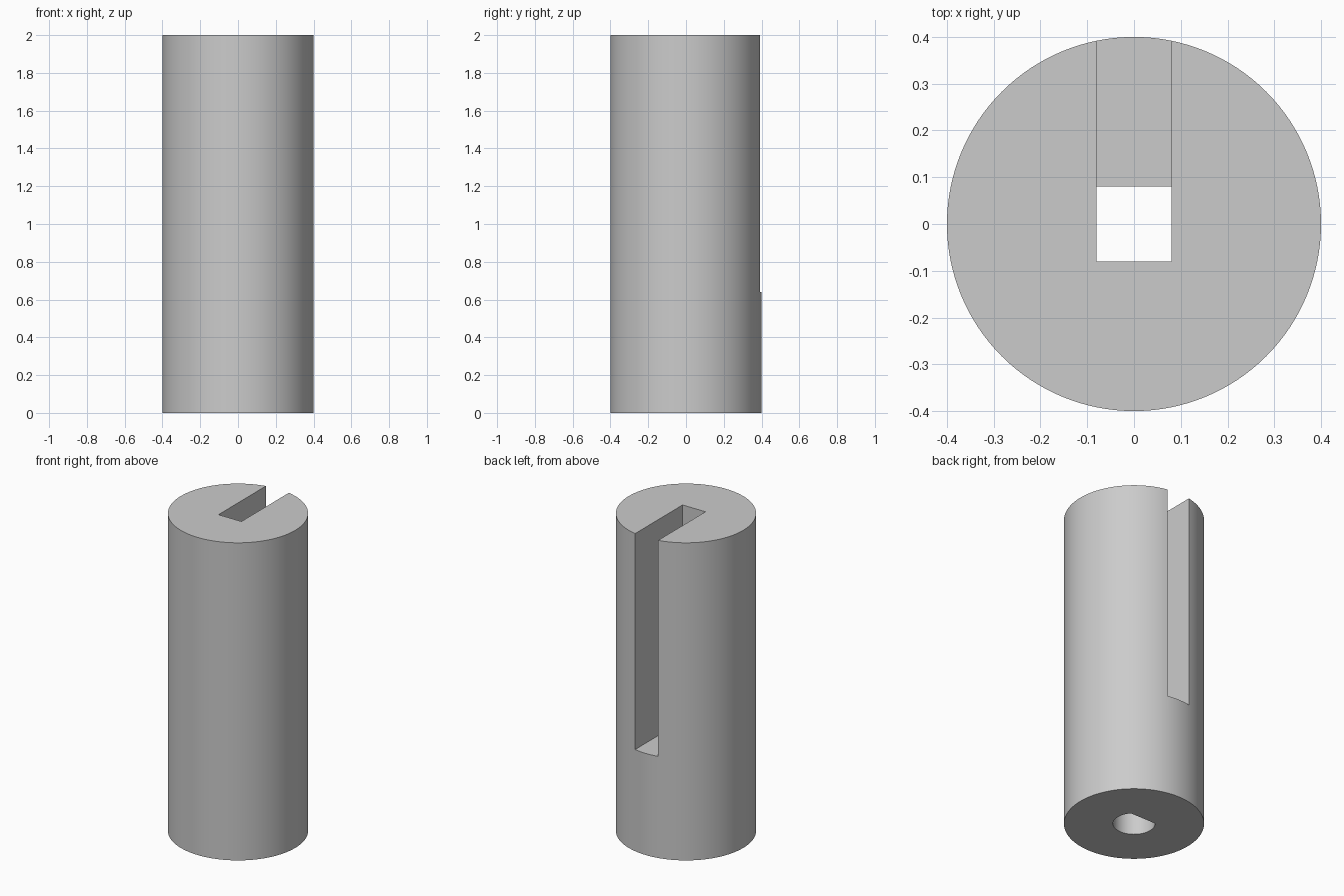
import bpy
import bmesh
from math import asin, cos, sin, pi, radians

HEIGHT, RADIUS = 2.0, 0.4
SLOT_HALF, SLOT_FLOOR = 0.08, 0.64
BORE_RADIUS, BORE_FLAT = 0.12, 0.08

cube = bpy.data.objects.get("Cube")
if cube:
    bpy.data.objects.remove(cube, do_unlink=True)

grey = bpy.data.materials.new("light grey")
grey.use_nodes = True
colour = (0.6, 0.6, 0.6, 1)
grey.diffuse_color = colour
grey.node_tree.nodes["Principled BSDF"].inputs["Base Color"].default_value = colour


def arc(radius, start, end, count):
    """Points from start up to, but not including, end."""
    angles = [start + (end - start) * i / count for i in range(count)]
    return [(radius * cos(a), radius * sin(a)) for a in angles]


def prism(name, outline, bottom, top):
    """Extrude a flat outline from bottom to top."""
    bm = bmesh.new()
    face = bm.faces.new([bm.verts.new((x, y, bottom)) for x, y in outline])
    result = bmesh.ops.extrude_face_region(bm, geom=[face])
    lifted = [v for v in result["geom"] if isinstance(v, bmesh.types.BMVert)]
    bmesh.ops.translate(bm, verts=lifted, vec=(0, 0, top - bottom))
    bmesh.ops.recalc_face_normals(bm, faces=bm.faces)
    mesh = bpy.data.meshes.new(name)
    bm.to_mesh(mesh)
    bm.free()
    mesh.materials.append(grey)
    obj = bpy.data.objects.new(name, mesh)
    bpy.context.collection.objects.link(obj)
    return obj


def cut(target, cutter):
    """Subtract the cutter and discard it."""
    mod = target.modifiers.new("cut", 'BOOLEAN')
    mod.operation, mod.solver, mod.object = 'DIFFERENCE', 'EXACT', cutter
    bpy.ops.object.modifier_apply(modifier=mod.name)
    bpy.data.objects.remove(cutter, do_unlink=True)


# Round body
body = prism("slotted_shaft_body", arc(RADIUS, 0, 2 * pi, 128), 0, HEIGHT)
bpy.ops.object.select_all(action='DESELECT')
body.select_set(True)
bpy.context.view_layer.objects.active = body

# Slot open at the top and the back
s = SLOT_HALF
slot = [(-s, -s), (s, -s), (s, RADIUS + s), (-s, RADIUS + s)]
cut(body, prism("slot_cutter", slot, SLOT_FLOOR, HEIGHT + s))

# D-shaped bore from the underside up to the slot floor, flat towards the back
flat_angle = asin(BORE_FLAT / BORE_RADIUS)
bore = arc(BORE_RADIUS, pi - flat_angle, 2 * pi + flat_angle, 48)
bore.append((BORE_RADIUS * cos(flat_angle), BORE_FLAT))
cut(body, prism("bore_cutter", bore, -s, SLOT_FLOOR))

bpy.ops.object.shade_smooth_by_angle(angle=radians(30))
